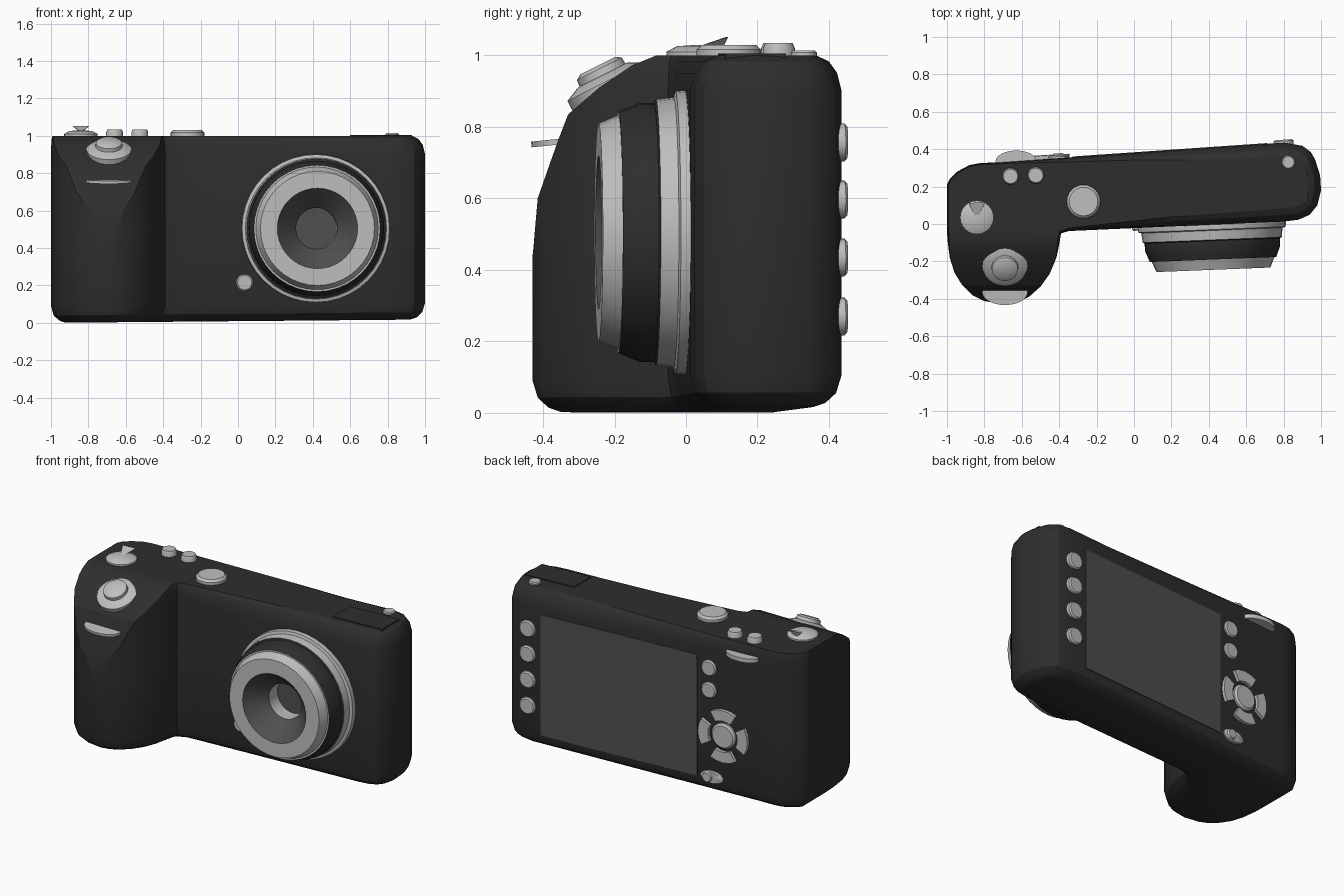
import bpy, bmesh, math
from mathutils import Vector, Matrix

if "Cube" in bpy.data.objects:
    bpy.data.objects.remove(bpy.data.objects["Cube"])


def material(name, v):
    m = bpy.data.materials.new(name)
    m.diffuse_color = (v, v, v, 1)
    m.use_nodes = True
    m.node_tree.nodes["Principled BSDF"].inputs["Base Color"].default_value = m.diffuse_color
    return m


BLACK = material("black_shell", 0.027)
SILVER = material("silver", 0.52)
GRAY = material("dark_gray_glass", 0.08)


def finish(name, bm, mats, angle=35):
    bmesh.ops.recalc_face_normals(bm, faces=bm.faces)
    me = bpy.data.meshes.new(name)
    bm.to_mesh(me)
    bm.free()
    ob = bpy.data.objects.new(name, me)
    bpy.context.collection.objects.link(ob)
    for m in mats:
        me.materials.append(m)
    bpy.ops.object.select_all(action='DESELECT')
    ob.select_set(True)
    bpy.context.view_layer.objects.active = ob
    bpy.ops.object.shade_smooth_by_angle(angle=math.radians(angle))
    return ob


def lathe(name, profile, loc, direction=(0, 0, 1), mats=(SILVER,), ids=None,
          scale=(1, 1), seg=24):
    """Revolve (radius, height) points about a direction; ids = material per band."""
    bm = bmesh.new()
    rot = Vector(direction).to_track_quat('Z', 'Y').to_matrix().to_4x4()
    mat = Matrix.Translation(loc) @ rot
    rings = []
    for r, h in profile:
        n = 1 if r == 0 else seg
        rings.append([bm.verts.new(mat @ Vector((
            r * scale[0] * math.cos(math.tau * i / seg),
            r * scale[1] * math.sin(math.tau * i / seg), h))) for i in range(n)])
    for k, (a, b) in enumerate(zip(rings, rings[1:])):
        for i in range(seg):
            j = (i + 1) % seg
            quad = [a[i % len(a)], a[j % len(a)], b[j % len(b)], b[i % len(b)]]
            f = bm.faces.new(list(dict.fromkeys(quad)))
            f.material_index = ids[k] if ids else 0
    return finish(name, bm, mats)


def button(name, loc, r, h, direction=(0, 0, 1), scale=(1, 1)):
    prof = [(0, -0.03), (r, -0.03), (r, h * 0.55), (r * 0.85, h), (0, h)]
    return lathe(name, prof, loc, direction, scale=scale)


def prism(name, pts, h0, h1, mats, place):
    """Extrude a 2D outline between two heights; place maps (a, b, h) to 3D."""
    bm = bmesh.new()
    lo, hi = ([bm.verts.new(place(a, b, h)) for a, b in pts] for h in (h0, h1))
    bm.faces.new(lo)
    bm.faces.new(hi)
    for i in range(len(pts)):
        j = (i + 1) % len(pts)
        bm.faces.new((lo[i], lo[j], hi[j], hi[i]))
    return finish(name, bm, mats)


# Slightly angled front and back planes
BACK = Vector((-0.0687, 1, 0)).normalized()
FRONT = Vector((0.04, -1, 0)).normalized()


def back_y(x):
    return 0.33 + 0.0689 * (x + 0.72)


# Body shell: plan outline stacked in rings with rounded rims
outline = [(-1, .21), (-1, 0), (-.998, -.08), (-.985, -.18), (-.96, -.26), (-.92, -.325),
           (-.865, -.38), (-.8, -.412), (-.69, -.43), (-.62, -.418), (-.56, -.388),
           (-.5, -.335), (-.45, -.265), (-.415, -.18), (-.4, -.11), (-.39, -.05),
           (-.35, -.038), (-.29, -.035), (.2, -.013), (.8, .013), (.88, .023), (.94, .05),
           (.98, .1), (1, .18), (.995, .26), (.968, .345), (.945, .385), (.9, .418),
           (.805, .435), (.5, .414), (0, .38), (-.72, .33), (-.82, .326), (-.88, .315),
           (-.945, .28), (-.985, .24)]
rims = [(0, .08), (.012, .045), (.04, .015), (.09, 0), (.5, 0), (.9, 0), (.95, .012),
        (.983, .035), (1.0, .07)]
bm = bmesh.new()
n = len(outline)
P = [Vector(p) for p in outline]
rings = []
for z, inset in rims:
    ring = []
    for i, p in enumerate(P):
        e0, e1 = (p - P[i - 1]).normalized(), (P[(i + 1) % n] - p).normalized()
        t = (e0 + e1).normalized()
        f = 1 if z < .5 else min(1, max(.12, (p.x + .6) / 1.1))
        q = p + Vector((-t.y, t.x)) * inset * f
        ring.append(bm.verts.new((q.x, q.y, z + .009 * (q.x + 1) * (1 - z))))
    rings.append(ring)
for a, b in zip(rings, rings[1:]):
    for i in range(n):
        j = (i + 1) % n
        bm.faces.new((a[i], a[j], b[j], b[i]))
bm.faces.new(rings[0])
bm.faces.new(rings[-1])
body = finish("camera_body", bm, [BLACK])

# Slope the grip front with a side-profile cutter
slope = [(.6, -.1), (.6, 1.1), (-.04, 1.1), (-.04, 1.016), (-.083, 1.0), (-.15, .973),
         (-.243, .91), (-.33, .835), (-.355, .77), (-.38, .70), (-.415, .6), (-.428, .45),
         (-.45, .3), (-.45, -.1)]
cutter = prism("slope_cutter", slope, -1.2, 1.2, [BLACK], lambda a, b, h: (h, a, b))
cutter.hide_render = True
mod = body.modifiers.new("slope", 'BOOLEAN')
mod.operation, mod.solver, mod.object = 'INTERSECT', 'EXACT', cutter
bpy.ops.object.select_all(action='DESELECT')
body.select_set(True)
bpy.context.view_layer.objects.active = body
# keep the boolean ahead of any smoothing modifier
while body.modifiers[0] != mod:
    bpy.ops.object.modifier_move_up(modifier=mod.name)
bpy.ops.object.modifier_apply(modifier=mod.name)
bpy.data.objects.remove(cutter)
bpy.ops.object.shade_smooth_by_angle(angle=math.radians(25))

# Lens: silver base, dark barrel, silver rim, gray cone and glass
lens = [(0, -.05), (.385, -.05), (.398, 0), (.395, .03), (.378, .035), (.372, .085),
        (.362, .09), (.362, .13), (.338, .19), (.328, .19), (.305, .245), (.215, .245),
        (.11, .13), (.11, .04), (0, .04)]
lathe("lens", lens, (.415, 0, .505), FRONT, (SILVER, BLACK, GRAY),
      [0, 0, 0, 0, 0, 1, 1, 1, 0, 0, 0, 2, 0, 2], seg=40)

# Front lamp
button("front_lamp", (.035, -.02, .215), .045, .015, FRONT)

# Top controls
button("top_dial", (-.27, .12, 1.0), .09, .03)
button("top_button_left", (-.66, .255, 1.0), .045, .035)
button("top_button_right", (-.525, .26, 1.0), .045, .035)
button("strap_button", (.825, .33, 1.0), .036, .014)
lathe("mode_dial", [(0, -.02), (.09, -.02), (.09, .01), (.06, .026), (0, .03)],
      (-.84, .035, 1.0))
bm = bmesh.new()
for v in [(-.84, .02, 1.02), (-.885, .112, 1.052), (-.795, .118, 1.052), (-.84, .1, 1.015)]:
    bm.verts.new(v)
bmesh.ops.convex_hull(bm, input=bm.verts)
finish("mode_lever", bm, [SILVER])
lathe("shutter_button", [(0, -.04), (.12, -.04), (.12, .01), (.078, .03), (.072, .03),
                         (.07, .05), (.055, .06), (0, .06)],
      (-.69, -.22, .918), (0, -.45, .89))
prism("top_hatch", [(.6, .09), (.93, .11), (.93, .28), (.6, .26)], .98, 1.005, [BLACK],
      lambda a, b, h: (a, b, h))

# Crescent tabs on the grip front and back
tab = [(0, -.008), (1, -.008), (1, .008), (0, .008)]
lathe("grip_tab", tab, (-.69, -.363, .758), (0, -.1, 1), scale=(.122, .07))
lathe("thumb_tab", [(r, h * 1.6) for r, h in tab], (-.63, .335, .93), scale=(.11, .058))

# Screen plate on the back
prism("screen", [(-.33, .1), (.715, .1), (.715, .865), (-.33, .865)], -.01, .004, [GRAY],
      lambda a, b, h: (a, back_y(a) + h, b))


def back_button(name, x, z, r, h=.016, scale=(1, 1)):
    button(name, (x, back_y(x), z), r, h, BACK, scale)


# Back buttons
for i, z in enumerate((.757, .597, .435, .27)):
    back_button(f"side_button_{i + 1}", .80, z, .053)
for i, z in enumerate((.80, .66)):
    back_button(f"thumb_button_{i + 1}", -.41, z, .05)
back_button("pad_centre", -.51, .395, .08, .022)
back_button("slide_button", -.43, .115, 1, .014, (.075, .04))
back_button("slide_knob", -.405, .115, .032, .026)

# Four fan-shaped pad keys around the centre
for k, key in enumerate(("left", "up", "right", "down")):
    arc = [k * math.pi / 2 + math.radians(d) for d in (-30, -15, 0, 15, 30)]
    fan = [(.165 * math.cos(t), .165 * math.sin(t)) for t in arc]
    fan += [(.098 * math.cos(t), .098 * math.sin(t)) for t in reversed(arc)]
    prism("pad_" + key, fan, -.02, .02, [SILVER],
          lambda a, b, h: (-.51 + a, back_y(-.51 + a) + h, .395 + b))
